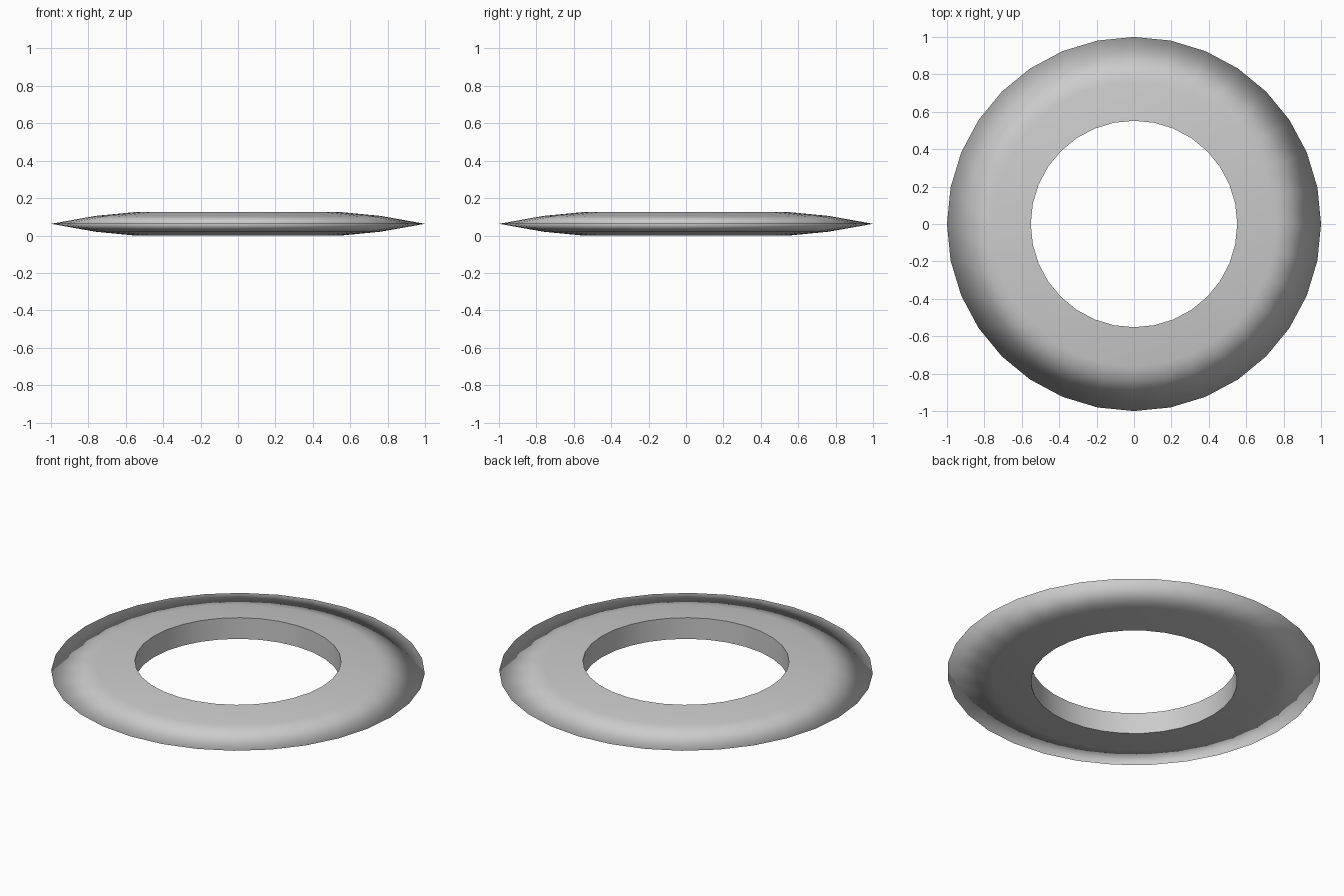
import bpy, bmesh, math

if "Cube" in bpy.data.objects:
    bpy.data.objects.remove(bpy.data.objects["Cube"])

SEG = 32
# ring cross-section (radius, height): bore, bevelled top, thin rim, bevelled underside
profile = [(0.552, 0.0), (0.76, 0.02), (1.0, 0.0625), (0.76, 0.105), (0.552, 0.125)]

bm = bmesh.new()
loops = [[bm.verts.new((r * math.cos(2 * math.pi * i / SEG),
                        r * math.sin(2 * math.pi * i / SEG), z))
          for i in range(SEG)] for r, z in profile]

# skin neighbouring loops, closing the section through the bore
for k in range(len(loops)):
    a, b = loops[k], loops[(k + 1) % len(loops)]
    for i in range(SEG):
        j = (i + 1) % SEG
        bm.faces.new((a[i], a[j], b[j], b[i])).smooth = True
bmesh.ops.recalc_face_normals(bm, faces=bm.faces)

# bore edges stay crisp, the outer rim is shaded smooth
for loop in (loops[0], loops[-1]):
    for i in range(SEG):
        bm.edges.get((loop[i], loop[(i + 1) % SEG])).smooth = False

mesh = bpy.data.meshes.new("flying_ring")
bm.to_mesh(mesh)
bm.free()
bpy.context.collection.objects.link(bpy.data.objects.new("flying_ring", mesh))
